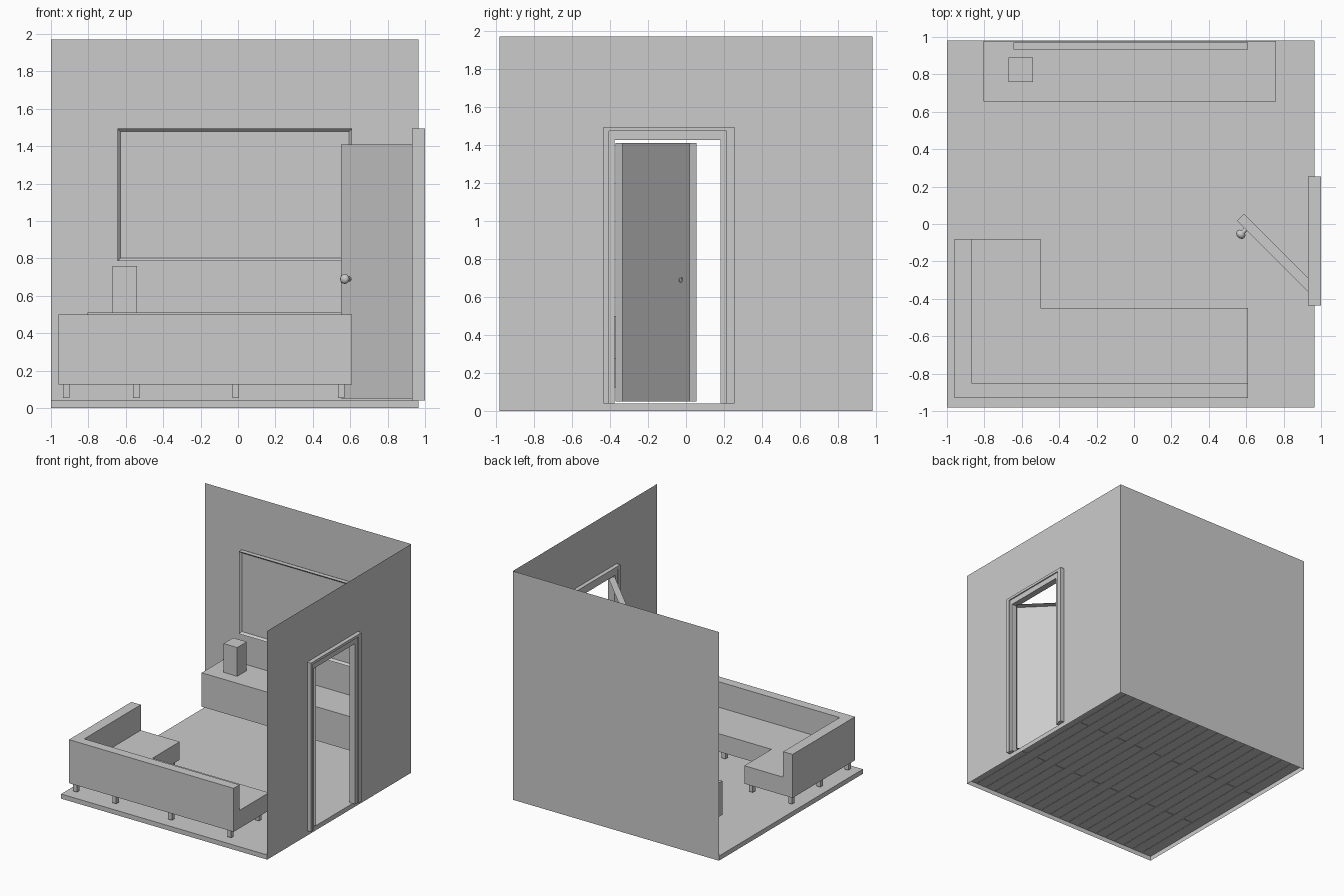
import bpy, bmesh, math
from mathutils import Vector, Matrix

if "Cube" in bpy.data.objects:
    bpy.data.objects.remove(bpy.data.objects["Cube"])


def finish(name, bm, normals=True):
    if normals:
        bmesh.ops.recalc_face_normals(bm, faces=bm.faces)
    me = bpy.data.meshes.new(name)
    bm.to_mesh(me)
    bm.free()
    ob = bpy.data.objects.new(name, me)
    bpy.context.collection.objects.link(ob)
    return ob


def prism(name, pts, vec):
    """Extrude a closed 3D outline along a vector."""
    bm = bmesh.new()
    face = bm.faces.new([bm.verts.new(p) for p in pts])
    ext = bmesh.ops.extrude_face_region(bm, geom=[face], use_keep_orig=True)
    moved = [g for g in ext['geom'] if isinstance(g, bmesh.types.BMVert)]
    bmesh.ops.translate(bm, vec=Vector(vec), verts=moved)
    return finish(name, bm)


def box(name, x0, x1, y0, y1, z0, z1):
    return prism(name, [(x0, y0, z0), (x1, y0, z0), (x1, y1, z0), (x0, y1, z0)], (0, 0, z1 - z0))


def quad(bm, *pts):
    return bm.faces.new([bm.verts.new(p) for p in pts])


XL, XR, Y, TOP, FLOOR = -1.0, 0.965, 0.98, 1.97, 0.04

# Floor: staggered planks with shallow grooves, open underneath
bm = bmesh.new()
n = 20
w = (XR - XL) / n
for i in range(n):
    a, b = XL + i * w, XL + (i + 1) * w
    cut = 0.34 if i % 2 == 0 else -0.33
    for y0, y1 in ((-Y, cut), (cut, Y)):
        quad(bm, (a, y0, 0.036), (b, y0, 0.036), (b, y1, 0.036), (a, y1, 0.036))
planks = list(bm.faces)
bmesh.ops.inset_individual(bm, faces=planks, thickness=0.003)
for f in planks:
    for v in f.verts:
        v.co.z = FLOOR
corners = [(XL, -Y), (XR, -Y), (XR, Y), (XL, Y)]
for (ax, ay), (bx, by) in zip(corners, corners[1:] + corners[:1]):
    quad(bm, (ax, ay, 0), (bx, by, 0), (bx, by, 0.037), (ax, ay, 0.037))
finish("plank_floor", bm, False)

# Walls: thin sheets, the right one with a doorway
H0, H1, HT = -0.404, 0.214, 1.472
bm = bmesh.new()
quad(bm, (XL, Y, 0), (XR, Y, 0), (XR, Y, TOP), (XL, Y, TOP))
finish("back_wall", bm, False)
bm = bmesh.new()
for y0, y1, z0, z1 in ((-Y, H0, 0, TOP), (H1, Y, 0, TOP), (H0, H1, HT, TOP), (H0, H1, 0, FLOOR)):
    quad(bm, (XR, y0, z0), (XR, y1, z0), (XR, y1, z1), (XR, y0, z1))
bmesh.ops.remove_doubles(bm, verts=bm.verts, dist=0.0001)
finish("right_wall", bm, False)


# Door frame: outer casing and slightly recessed lining
def arch(name, x0, x1, outer, inner):
    (a0, a1, at), (b0, b1, bt) = outer, inner
    pts = [(a0, FLOOR), (a0, at), (a1, at), (a1, FLOOR), (b1, FLOOR), (b1, bt), (b0, bt), (b0, FLOOR)]
    prism(name, [(x0, y, z) for y, z in pts], (x1 - x0, 0, 0))


arch("door_casing", 0.93, 1.0, (-0.435, 0.255, 1.494), (H0, H1, HT))
arch("door_lining", 0.935, 0.99, (H0, H1, HT), (-0.377, 0.182, 1.425))

# Door: half open shell, its outer side is left open
door = prism("door", [(0.55, 0.018, 0.05), (0.94, -0.372, 0.05),
                      (0.977, -0.335, 0.05), (0.587, 0.055, 0.05)], (0, 0, 1.36))
bm = bmesh.new()
bm.from_mesh(door.data)
out = Vector((1, 1, 0)).normalized()
bmesh.ops.delete(bm, geom=[f for f in bm.faces if f.normal.dot(out) > 0.9], context='FACES')
bm.to_mesh(door.data)
bm.free()

# Door knob: turned profile
bm = bmesh.new()
prof = [(0.013, -0.004), (0.011, 0.016), (0.022, 0.024), (0.027, 0.036),
        (0.024, 0.048), (0.013, 0.056), (0, 0.058)]
vs = [bm.verts.new((r, 0, z)) for r, z in prof]
es = [bm.edges.new(p) for p in zip(vs, vs[1:])]
bmesh.ops.spin(bm, geom=vs + es, axis=(0, 0, 1), cent=(0, 0, 0), steps=12, angle=2 * math.pi)
bmesh.ops.remove_doubles(bm, verts=bm.verts, dist=0.0001)
rot = Vector((-1, -1, 0)).to_track_quat('Z', 'Y').to_matrix().to_4x4()
bmesh.ops.transform(bm, matrix=Matrix.Translation((0.597, -0.029, 0.69)) @ rot, verts=bm.verts)
knob = finish("door_knob", bm)
for p in knob.data.polygons:
    p.use_smooth = True

# Corner sofa: L-shaped seat, L-shaped back and legs
Z0 = 0.125
seat = [(-0.87, -0.85), (0.61, -0.85), (0.61, -0.45), (-0.5, -0.45), (-0.5, -0.08), (-0.87, -0.08)]
prism("sofa_seat", [(x, y, Z0) for x, y in seat], (0, 0, 0.155))
back = [(-0.96, -0.93), (0.61, -0.93), (0.61, -0.85), (-0.87, -0.85), (-0.87, -0.08), (-0.96, -0.08)]
prism("sofa_back", [(x, y, Z0) for x, y in back], (0, 0, 0.375))
legs = [(x, y) for x in (-0.918, -0.543, -0.012, 0.552) for y in (-0.89, -0.51)]
legs += [(-0.918, -0.125), (-0.543, -0.125)]
for x, y in legs:
    box("sofa_leg", x - 0.018, x + 0.018, y - 0.018, y + 0.018, 0.055, Z0)

# Floating console with a box speaker
box("wall_console", -0.805, 0.76, 0.655, 0.979, 0.22, 0.512)
box("speaker", -0.67, -0.54, 0.76, 0.89, 0.512, 0.76)

# Wall screen: box with recessed panel
tv = box("wall_screen", -0.645, 0.61, 0.932, 0.97, 0.785, 1.495)
bm = bmesh.new()
bm.from_mesh(tv.data)
front = [f for f in bm.faces if f.normal.y < -0.9]
bmesh.ops.inset_region(bm, faces=front, thickness=0.023)
for v in front[0].verts:
    v.co.y += 0.018
bm.to_mesh(tv.data)
bm.free()
